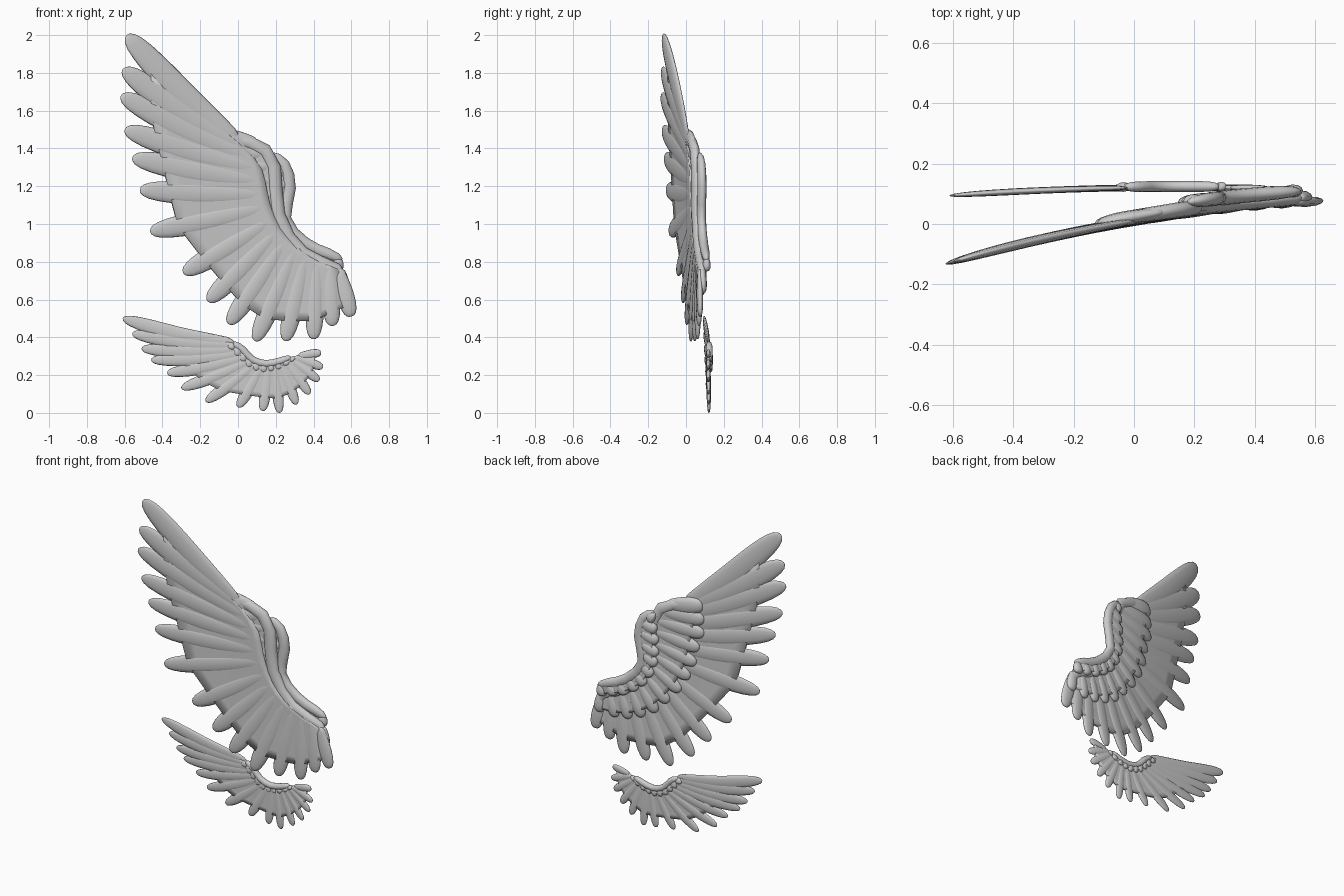
import bpy, bmesh, math
from mathutils import Vector

if "Cube" in bpy.data.objects:
    bpy.data.objects.remove(bpy.data.objects["Cube"])

grey = bpy.data.materials.new("feather_grey")
grey.use_nodes = True
colour = (0.6, 0.6, 0.6, 1)
grey.diffuse_color = colour
grey.node_tree.nodes["Principled BSDF"].inputs["Base Color"].default_value = colour

SIDES, RINGS = 12, 14


def big_sheet(x):
    return 0.01 + 0.167 * x - 0.097 * x * x


def small_sheet(x):
    return 0.12 + 0.015 * x - 0.045 * x * x


def sample(points, t):
    """Point at fraction t of a smooth path, measured by length."""
    p = [Vector(q) for q in points]
    lengths = [(b - a).length for a, b in zip(p, p[1:])]
    goal = t * sum(lengths)
    for i, d in enumerate(lengths):
        if goal <= d or i == len(lengths) - 1:
            u = min(goal / d, 1)
            a, b = p[max(i - 1, 0)], p[min(i + 2, len(p) - 1)]
            m, n = (p[i + 1] - a) / 2, (b - p[i]) / 2
            return (p[i] * (2*u**3 - 3*u*u + 1) + m * (u**3 - 2*u*u + u)
                    + p[i + 1] * (3*u*u - 2*u**3) + n * (u**3 - u*u))
        goal -= d


def vane(t):
    """Feather outline: narrow root, full middle, rounded tip."""
    root = 0.55 + 0.45 * math.sin(min(t / 0.6, 1) * math.pi / 2)
    root *= math.sqrt(min(1, t / 0.08 + 0.02))
    tip = max(0.0, (t - 0.55) / 0.45)
    return root * math.sqrt(max(0.002, 1 - tip ** 2.4))


def rod(t):
    """Leading edge outline: even, with round ends."""
    return max(0.04, 1 - abs(2 * t - 1) ** 8) ** 0.5


def sweep(bm, path, width, thick, sheet, offset, outline):
    """Flattened oval section swept along a path lying on the sheet."""
    rings = []
    for k in range(RINGS + 1):
        t = 0.5 - 0.5 * math.cos(math.pi * k / RINGS)
        c = sample(path, t)
        d = (sample(path, min(t + 0.02, 1)) - sample(path, max(t - 0.02, 0))).normalized()
        s = Vector((-d.y, d.x))
        ring = []
        for j in range(SIDES):
            a = math.tau * j / SIDES
            q = c + s * (math.cos(a) * width * outline(t))
            y = sheet(q.x) + offset + math.sin(a) * thick * outline(t)
            ring.append(bm.verts.new((q.x, y, q.y)))
        rings.append(ring)
    for a, b in zip(rings, rings[1:]):
        for j in range(SIDES):
            n = (j + 1) % SIDES
            bm.faces.new((a[j], a[n], b[n], b[j]))
    bm.faces.new(rings[0])
    bm.faces.new(rings[-1])


def finish(bm, name):
    bmesh.ops.recalc_face_normals(bm, faces=bm.faces)
    for f in bm.faces:
        f.smooth = True
    mesh = bpy.data.meshes.new(name)
    bm.to_mesh(mesh)
    bm.free()
    mesh.materials.append(grey)
    obj = bpy.data.objects.new(name, mesh)
    bpy.context.collection.objects.link(obj)
    return obj


def layer(name, roots, tips, widths, thick, sheet, offset=0, web=0.7, sag=0.0):
    """A fan of feathers joined by a thin web."""
    n = len(tips)
    bm = bmesh.new()
    paths = []
    for i, tip in enumerate(tips):
        u = i / (n - 1)
        a, b = sample(roots, u), Vector(tip)
        d = b - a
        mid = (a + b) / 2 + Vector((d.y, -d.x)) * sag * (1 - u)
        paths.append([a, mid, b])
        width = widths[0] + (widths[1] - widths[0]) * u
        sweep(bm, paths[-1], width, thick, sheet, offset, vane)
    finish(bm, name + "_feathers")

    bm = bmesh.new()
    grid = []
    for path in paths:
        pts = [sample(path, web * k / 8) for k in range(9)]
        grid.append([bm.verts.new((p.x, sheet(p.x) + offset, p.y)) for p in pts])
    for a, b in zip(grid, grid[1:]):
        for k in range(8):
            bm.faces.new((a[k], a[k + 1], b[k + 1], b[k]))
    obj = finish(bm, name + "_web")
    solid = obj.modifiers.new("thickness", "SOLIDIFY")
    solid.thickness = thick * 1.3
    solid.offset = 0


def edge(name, path, width, thick, sheet, offset):
    bm = bmesh.new()
    sweep(bm, path, width, thick, sheet, offset, rod)
    finish(bm, name)


# Large wing: long flight feathers
layer("large_flight",
      [(0.0, 1.43), (0.12, 1.3), (0.17, 1.1), (0.24, 0.95), (0.38, 0.83), (0.53, 0.76)],
      [(-0.59, 2.0), (-0.61, 1.82), (-0.62, 1.68), (-0.6, 1.5), (-0.56, 1.35),
       (-0.52, 1.18), (-0.465, 0.96), (-0.29, 0.74), (-0.16, 0.59), (-0.05, 0.47),
       (0.09, 0.38), (0.25, 0.38), (0.4, 0.39), (0.5, 0.46), (0.6, 0.51)],
      (0.07, 0.046), 0.017, big_sheet, web=0.74, sag=-0.02)

# Large wing: middle coverts, thick enough to show on both faces
layer("large_middle_covert",
      [(0.1, 1.42), (0.18, 1.33), (0.2, 1.2), (0.22, 1.02), (0.3, 0.88), (0.42, 0.8), (0.54, 0.76)],
      [(-0.12, 1.46), (-0.13, 1.37), (-0.13, 1.28), (-0.1, 1.18), (-0.08, 1.08),
       (-0.04, 0.98), (0.02, 0.88), (0.1, 0.79), (0.18, 0.71), (0.27, 0.66),
       (0.36, 0.63), (0.45, 0.62), (0.56, 0.63)],
      (0.055, 0.038), 0.024, big_sheet, 0.014, web=0.75)
edge("large_middle_edge",
     [(-0.06, 1.46), (0.1, 1.415), (0.18, 1.34), (0.195, 1.2), (0.22, 1.02),
      (0.31, 0.87), (0.42, 0.8), (0.53, 0.75), (0.57, 0.65)],
     0.038, 0.026, big_sheet, 0.014)

# Large wing: short coverts along the leading edge, on the back
layer("large_short_covert",
      [(0.22, 1.34), (0.27, 1.28), (0.27, 1.17), (0.25, 1.06), (0.29, 0.96), (0.4, 0.87), (0.53, 0.82)],
      [(0.17, 1.32), (0.16, 1.25), (0.15, 1.18), (0.15, 1.1), (0.16, 1.03), (0.19, 0.95),
       (0.24, 0.88), (0.3, 0.83), (0.37, 0.79), (0.44, 0.77), (0.52, 0.75)],
      (0.04, 0.035), 0.022, big_sheet, 0.038)
edge("large_leading_edge",
     [(0.18, 1.37), (0.24, 1.32), (0.27, 1.24), (0.27, 1.15), (0.245, 1.05),
      (0.285, 0.96), (0.38, 0.88), (0.48, 0.84), (0.55, 0.81)],
     0.033, 0.024, big_sheet, 0.036)

# Small wing: flight feathers
layer("small_flight",
      [(-0.02, 0.37), (0.05, 0.31), (0.13, 0.27), (0.22, 0.275), (0.32, 0.3)],
      [(-0.61, 0.5), (-0.56, 0.42), (-0.51, 0.34), (-0.46, 0.28), (-0.375, 0.21),
       (-0.3, 0.13), (-0.17, 0.06), (0.0, 0.03), (0.13, 0.01), (0.22, 0.0),
       (0.31, 0.045), (0.38, 0.1), (0.43, 0.17), (0.45, 0.24), (0.44, 0.32)],
      (0.04, 0.024), 0.011, small_sheet, web=0.7, sag=-0.03)

# Small wing: short coverts on both faces
covert_path = [(-0.03, 0.37), (0.02, 0.34), (0.07, 0.285), (0.14, 0.26), (0.21, 0.27), (0.28, 0.295)]
layer("small_covert", covert_path,
      [(-0.04, 0.335), (-0.005, 0.3), (0.025, 0.27), (0.06, 0.24), (0.1, 0.222),
       (0.14, 0.215), (0.18, 0.22), (0.22, 0.23), (0.26, 0.25), (0.295, 0.275)],
      (0.024, 0.02), 0.016, small_sheet, 0.003)
edge("small_leading_edge", covert_path, 0.02, 0.018, small_sheet, 0.003)
